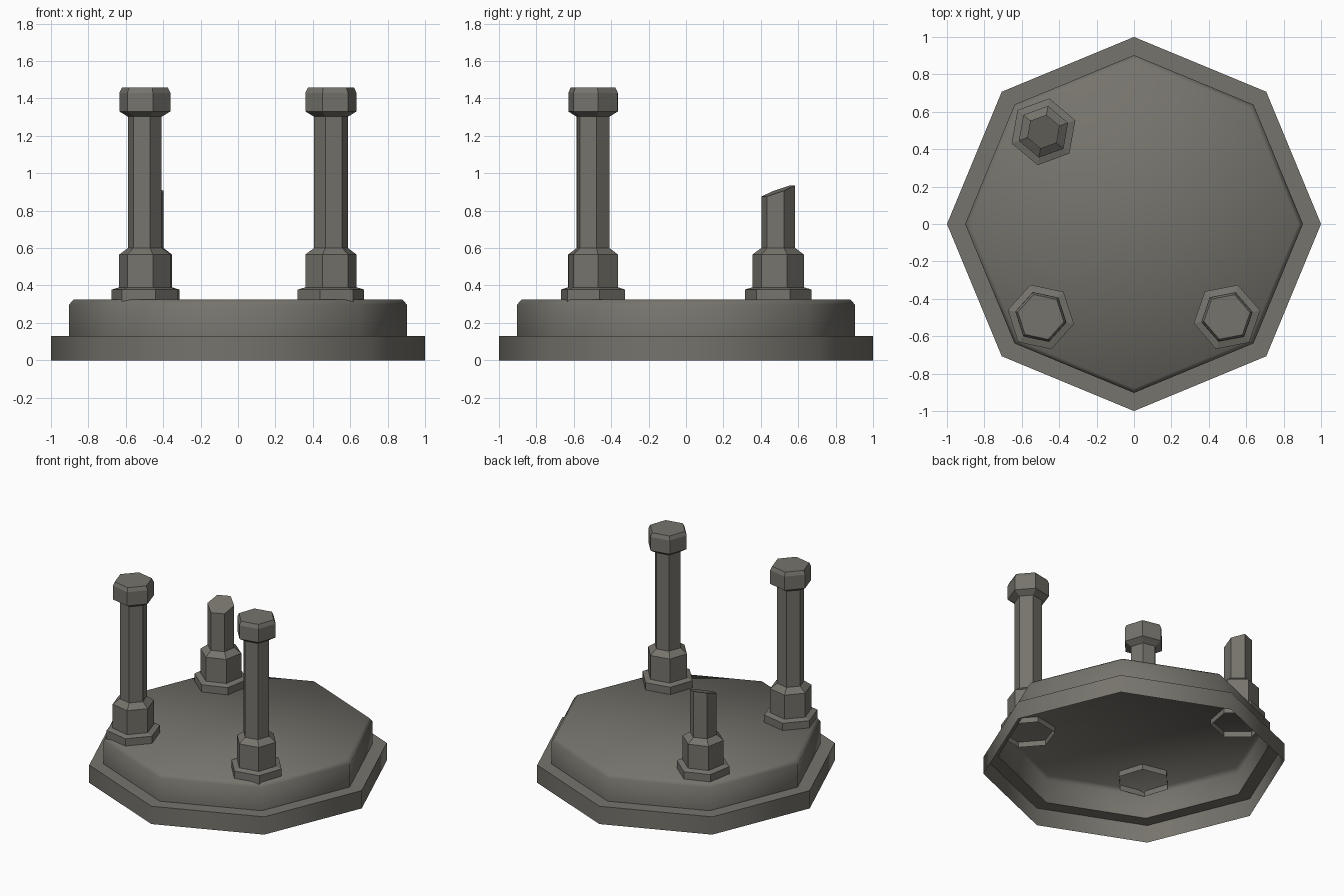
import bpy, bmesh, math

if "Cube" in bpy.data.objects:
    bpy.data.objects.remove(bpy.data.objects["Cube"])

stone = bpy.data.materials.new("dark_stone")
stone.diffuse_color = (0.18, 0.172, 0.15, 1)
stone.use_nodes = True
stone.node_tree.nodes["Principled BSDF"].inputs["Base Color"].default_value = stone.diffuse_color


def turned(name, profile, sides, centre=(0, 0), turn=0, slant=None):
    """Stack polygon rings from (radius, height) pairs; open below, closed on top."""
    bm = bmesh.new()
    rings = []
    for r, z in profile:
        ring = []
        for i in range(sides):
            a = math.radians(turn) + i * math.tau / sides
            ring.append(bm.verts.new((centre[0] + r * math.cos(a), centre[1] + r * math.sin(a), z)))
        rings.append(ring)
    for lo, hi in zip(rings, rings[1:]):
        for i in range(sides):
            j = (i + 1) % sides
            bm.faces.new((lo[i], lo[j], hi[j], hi[i]))
    bm.faces.new(rings[-1])
    if slant:  # tilt the top ring to make a clean break
        for v in rings[-1]:
            v.co.z += slant[0] * (v.co.x - centre[0]) + slant[1] * (v.co.y - centre[1])
    mesh = bpy.data.meshes.new(name)
    bm.to_mesh(mesh)
    bm.free()
    mesh.materials.append(stone)
    ob = bpy.data.objects.new(name, mesh)
    bpy.context.collection.objects.link(ob)
    return ob


# Stepped octagonal platform, a hollow shell open underneath
base = turned("platform", [(1, 0), (1, 0.13), (0.903, 0.13), (0.903, 0.298), (0.878, 0.325)], 8)
bpy.context.view_layer.objects.active = base
base.select_set(True)
bpy.ops.object.shade_smooth_by_angle(angle=math.radians(60))

# Hexagonal pillars: plinth, block, shaft and capital
foot = [(0.181, 0.285), (0.181, 0.378), (0.14, 0.39), (0.14, 0.565), (0.092, 0.6)]
capital = [(0.092, 1.302), (0.139, 1.33), (0.139, 1.43), (0.126, 1.457)]
turned("pillar_left", foot + capital, 6, (-0.498, -0.497), -12)
turned("pillar_right", foot + capital, 6, (0.497, -0.497), 11)

# Broken pillar with a slanted top
turned("broken_pillar", foot + [(0.092, 0.905)], 6, (-0.484, 0.493), 20, (-0.108, 0.353))
